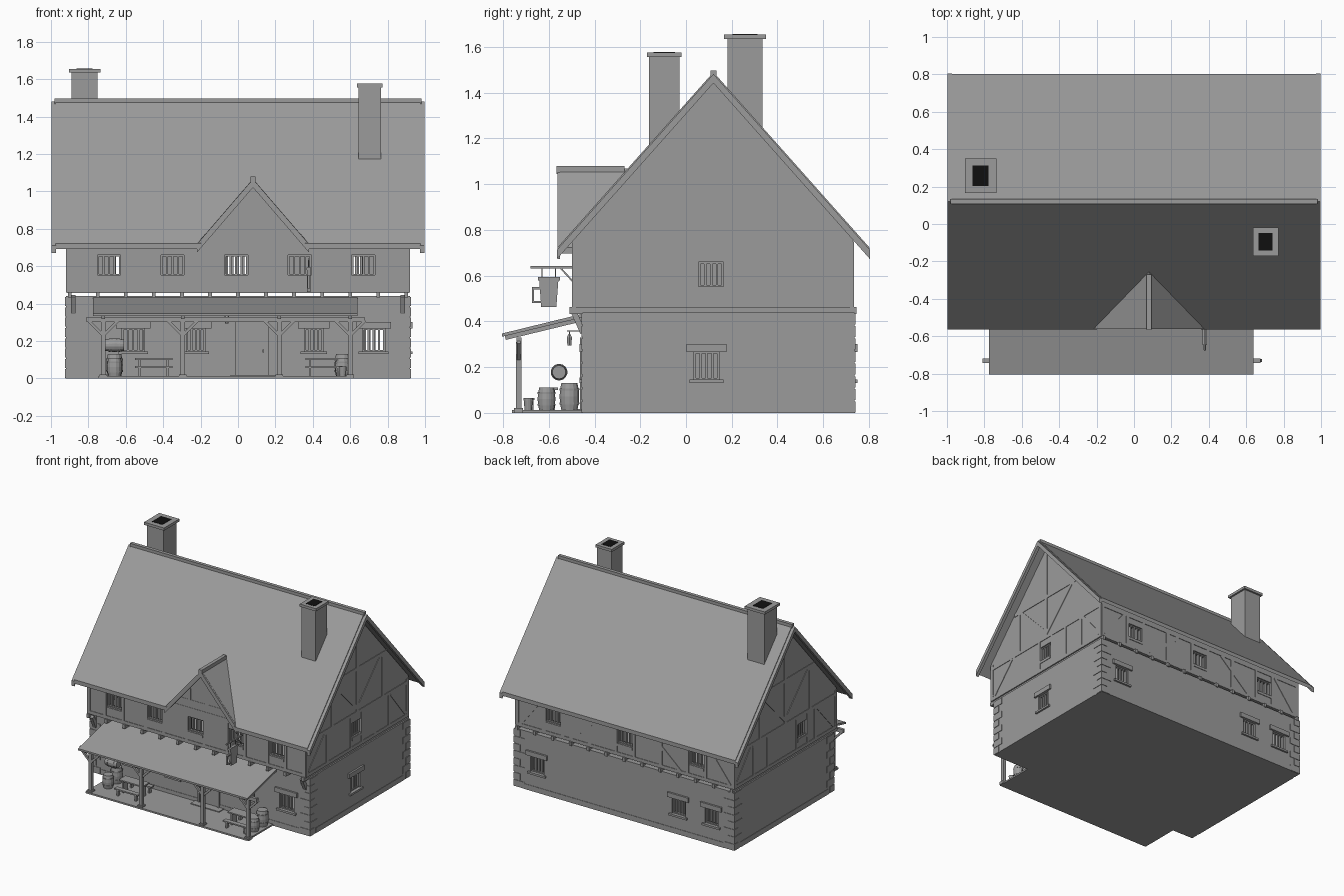
import bpy, bmesh, math
from mathutils import Vector, Matrix

if "Cube" in bpy.data.objects:
    bpy.data.objects.remove(bpy.data.objects["Cube"])


def material(name, v):
    m = bpy.data.materials.new(name)
    m.use_nodes = True
    m.diffuse_color = (v, v, v, 1)
    m.node_tree.nodes["Principled BSDF"].inputs["Base Color"].default_value = (v, v, v, 1)
    return m


GREY = material("plain grey", 0.33)
BLACK = material("soot black", 0.005)


def finish(name, bm, mat=GREY):
    bmesh.ops.recalc_face_normals(bm, faces=bm.faces)
    me = bpy.data.meshes.new(name)
    bm.to_mesh(me)
    bm.free()
    me.materials.append(mat)
    ob = bpy.data.objects.new(name, me)
    bpy.context.collection.objects.link(ob)
    return ob


def box(bm, a, b):
    a, b = Vector(a), Vector(b)
    size = [abs(v) for v in b - a]
    bmesh.ops.create_cube(bm, size=1, matrix=Matrix.Translation((a + b) / 2) @ Matrix.Diagonal((*size, 1)))


def beam(bm, p, q, n, w, d):
    p, q, n = Vector(p), Vector(q), Vector(n)
    axis = q - p
    side = axis.cross(n).normalized()
    n = side.cross(axis).normalized()
    m = Matrix((side * w, n * d, axis)).transposed().to_4x4()
    bmesh.ops.create_cube(bm, size=1, matrix=Matrix.Translation((p + q) / 2) @ m)


def prism(bm, pts, axis, a, b):
    put = (lambda p, t: (t, *p)) if axis == "x" else (lambda p, t: (p[0], t, p[1]))
    ends = [[bm.verts.new(put(p, t)) for p in pts] for t in (a, b)]
    bm.faces.new(ends[0])
    bm.faces.new(ends[1][::-1])
    for i in range(len(pts)):
        j = (i + 1) % len(pts)
        bm.faces.new((ends[0][i], ends[1][i], ends[1][j], ends[0][j]))


def lathe(bm, profile, m, n=14):
    rings = [[bm.verts.new(m @ Vector((r * math.cos(math.tau * i / n), r * math.sin(math.tau * i / n), z)))
              for i in range(n)] for r, z in profile]
    bm.faces.new(rings[0][::-1])
    bm.faces.new(rings[-1])
    for lo, hi in zip(rings, rings[1:]):
        for i in range(n):
            j = (i + 1) % n
            bm.faces.new((lo[i], lo[j], hi[j], hi[i]))


def chevron(c, half, top, slope, thick):
    low = top - half * slope
    return [(c, top), (c + half, low), (c + half, low - thick),
            (c, top - thick), (c - half, low - thick), (c - half, low)]


def cut(ob, *cutters):
    for c in cutters:
        c.hide_render = True
        mod = ob.modifiers.new("cut", "BOOLEAN")
        mod.object, mod.operation, mod.solver = c, "DIFFERENCE", "EXACT"
    bpy.context.view_layer.update()
    me = bpy.data.meshes.new_from_object(ob.evaluated_get(bpy.context.evaluated_depsgraph_get()))
    ob.modifiers.clear()
    ob.data = me
    for c in cutters:
        bpy.data.objects.remove(c)


# Walls as (normal axis, position, outward sign); points on them are (along, height, outward)
LOW = {"front": (1, -.452, -1), "back": (1, .737, 1), "left": (0, .92, 1), "right": (0, -.92, -1)}
UP = {"front": (1, -.495, -1), "back": (1, .73, 1), "left": (0, .915, 1), "right": (0, -.915, -1)}


def on(wall, u, z, d):
    o = wall[1] + wall[2] * d
    return (u, o, z) if wall[0] else (o, u, z)


def wall_box(bm, wall, u0, u1, z0, z1, d0, d1):
    box(bm, on(wall, u0, z0, d0), on(wall, u1, z1, d1))


def timber(bm, wall, u0, z0, u1, z1, w=.026):
    n = (0, wall[2], 0) if wall[0] else (wall[2], 0, 0)
    beam(bm, on(wall, u0, z0, 0), on(wall, u1, z1, 0), n, w, .008)


low_windows = [("front", -.56, .12), ("front", -.225, .1), ("front", .405, .1), ("front", .725, .12),
               ("back", .73, .11), ("back", -.455, .11), ("back", -.73, .11), ("left", .09, .11)]
up_windows = [("front", u, .125) for u in (-.69, -.35, -.01, .33, .67)]
up_windows += [("back", u, .125) for u in (-.6, 0, .6)] + [("left", .11, .11), ("right", -.08, .11)]


def openings(walls, windows, z0, z1):
    bm, bars = bmesh.new(), bmesh.new()
    for side, u, w in windows:
        wall = walls[side]
        wall_box(bm, wall, u - w / 2, u + w / 2, z0, z1, -.09, .03)
        for i in range(5):
            x = u + (i / 4 - .5) * (w - .008)
            wall_box(bars, wall, x - .005, x + .005, z0, z1, -.03, -.012)
        for z in (z0, z1 - .008):
            wall_box(bars, wall, u - w / 2, u + w / 2, z, z + .008, -.03, -.01)
    finish("window_bars", bars)
    return finish("window_cutter", bm)


# Ground floor shell
bm = bmesh.new()
box(bm, (-.92, -.452, 0), (.92, .737, .44))
ground = finish("ground_floor", bm)
bm = bmesh.new()
box(bm, (-.87, -.402, .02), (.87, .687, .42))
cut(ground, finish("room_cutter", bm), openings(LOW, low_windows, .145, .267))


# Upper floor shell with gables
def gable(inset, base):
    y0, y1, top = -.495 + inset, .73 - inset, 1.45 - inset * 1.5
    return [(y0, base), (y1, base), (y1, top - 1.12 * (y1 - .12)), (.12, top), (y0, top - 1.12 * (.12 - y0))]


bm = bmesh.new()
prism(bm, gable(0, .458), "x", -.915, .915)
upper = finish("upper_floor", bm)
bm = bmesh.new()
prism(bm, gable(.05, .48), "x", -.865, .865)
cut(upper, finish("attic_cutter", bm), openings(UP, up_windows, .552, .66))

# Stone lintels, sills, plinth and quoins
bm = bmesh.new()
for side, u, w in low_windows:
    wall_box(bm, LOW[side], u - w / 2 - .033, u + w / 2 + .033, .267, .302, -.02, .014)
    wall_box(bm, LOW[side], u - w / 2 - .02, u + w / 2 + .02, .13, .145, -.02, .014)
for side, wall in LOW.items():
    a, b = (-.84, .84) if wall[0] else (-.385, .665)
    wall_box(bm, wall, a, b, 0, .04, -.01, .003)
for x, sx in ((-.92, -1), (.92, 1)):
    for y, sy in ((-.452, -1), (.737, 1)):
        for i in range(8):
            a, b = (.05, .085) if i % 2 else (.085, .05)
            box(bm, (x + sx * .004, y + sy * .004, i * .055 + .002), (x - sx * a, y - sy * b, i * .055 + .05))
finish("stonework", bm)

# Floor joists and jetty brackets
bm = bmesh.new()
for i in range(13):
    x = -.9 + i * .15
    box(bm, (x - .01, -.51, .432), (x + .01, .745, .462))
for x in (-.88, .88):
    beam(bm, (x, -.45, .35), (x, -.49, .44), (1, 0, 0), .025, .025)
finish("floor_joists", bm)

# Timber framing
bm = bmesh.new()
for side, wall in UP.items():
    a, b = (-.902, .902) if wall[0] else (-.482, .717)
    timber(bm, wall, a, .472, b, .472)
    timber(bm, wall, a, .72, b, .72)
    for u in (a, b):
        timber(bm, wall, u, .46, u, .75)
    for s, u, w in up_windows:
        if s == side:
            for e in (-1, 1):
                timber(bm, wall, u + e * (w / 2 + .013), .472, u + e * (w / 2 + .013), .72, .022)
            timber(bm, wall, u - w / 2, .54, u + w / 2, .54, .02)
    if not wall[0]:
        for u in (-.24, .33, .5):
            timber(bm, wall, u, .472, u, .72)
        timber(bm, wall, -.46, .49, -.26, .71)
        timber(bm, wall, .7, .49, .52, .71)
        timber(bm, wall, -.23, 1.05, .47, 1.05)
        timber(bm, wall, .12, .72, .12, 1.42)
        for e in (-1, 1):
            timber(bm, wall, .12, .75, .12 + e * .29, 1.05)
            timber(bm, wall, .12 + e * .3, .72, .12 + e * .3, 1.06)
for e in (-1, 1):
    timber(bm, UP["back"], e * .46, .48, e * .2, .71)
    timber(bm, UP["back"], e * .7, .71, e * .88, .48)
    timber(bm, UP["back"], e * .3, .472, e * .3, .72)
finish("timber_frame", bm)

# Main roof, opened under the dormer
bm = bmesh.new()
prism(bm, chevron(.12, .683, 1.49, 1.124, .03), "x", -.975, .975)
roof = finish("main_roof", bm)
bm = bmesh.new()
prism(bm, [(-.205, .68), (.365, .68), (.365, .715), (.08, 1.045), (-.205, .715)], "y", -.7, -.24)
cut(roof, finish("dormer_cutter", bm))
bm = bmesh.new()
for e in (-1, 1):
    prism(bm, chevron(.12, .685, 1.482, 1.124, .04), "x", e * .974, e * .998)
finish("verge_boards", bm)
bm = bmesh.new()
box(bm, (-.98, .107, 1.465), (.98, .133, 1.498))
finish("ridge_cap", bm)

# Dormer gable
bm = bmesh.new()
prism(bm, chevron(.08, .298, 1.068, 1.16, .025), "y", -.55, -.25)
prism(bm, chevron(.08, .3, 1.066, 1.16, .045), "y", -.562, -.55)
box(bm, (.067, -.566, 1.045), (.093, -.27, 1.08))
finish("dormer_roof", bm)
bm = bmesh.new()
prism(bm, [(-.215, .7), (.375, .7), (.08, 1.045)], "y", -.497, -.44)
finish("dormer_wall", bm)
bm = bmesh.new()
timber(bm, UP["front"], -.15, .78, .31, .78)
for u, z in ((-.06, .88), (.08, 1.02), (.22, .88)):
    timber(bm, UP["front"], u, .78, u, z)
finish("dormer_timbers", bm)

# Chimneys with caps and flues
for name, x, y, hx, hy, top, lip in (("front", .704, -.095, .06, .067, 1.576, .008),
                                     ("back", -.82, .258, .07, .077, 1.655, .014)):
    bm = bmesh.new()
    box(bm, (x - hx, y - hy, 1.1), (x + hx, y + hy, top - .01))
    box(bm, (x - hx - lip, y - hy - lip, top - .02), (x + hx + lip, y + hy + lip, top))
    finish(name + "_chimney", bm)
    bm = bmesh.new()
    box(bm, (x - hx * .62, y - hy * .7, top - .004), (x + hx * .62, y + hy * .7, top + .002))
    finish(name + "_flue", bm, BLACK)

# Porch
bm = bmesh.new()
box(bm, (-.745, -.76, 0), (.61, -.44, .012))
finish("porch_floor", bm)
bm = bmesh.new()
prism(bm, [(-.805, .333), (-.805, .347), (-.45, .434), (-.45, .418)], "x", -.775, .64)
finish("porch_roof", bm)
bm = bmesh.new()
box(bm, (-.81, -.742, .303), (.675, -.72, .33))
for x in (-.72, -.295, .22, .6):
    box(bm, (x - .012, -.743, .01), (x + .012, -.719, .31))
    box(bm, (x - .02, -.753, 0), (x + .02, -.712, .022))
    beam(bm, (x, -.79, .328), (x, -.452, .41), (1, 0, 0), .018, .02)
    for e in (-1, 1):
        beam(bm, (x, -.731, .23), (x + e * .08, -.731, .31), (0, 1, 0), .016, .016)
finish("porch_frame", bm)

# Door with frame, handle and step
bm = bmesh.new()
F = LOW["front"]
wall_box(bm, F, 0, .15, .02, .315, 0, .005)
for u0, u1, z0, z1 in ((-.014, 0, .012, .33), (.15, .164, .012, .33), (0, .15, .315, .33)):
    wall_box(bm, F, u0, u1, z0, z1, 0, .012)
wall_box(bm, F, .13, .138, .14, .155, 0, .014)
wall_box(bm, F, -.04, .2, 0, .018, 0, .06)
finish("front_door", bm)

# Tables and benches
for x in (-.45, .46):
    bm = bmesh.new()
    for y, z, h in ((-.6, .11, .04), (-.68, .066, .018), (-.52, .066, .018)):
        box(bm, (x - .1, y - h, z - .01), (x + .1, y + h, z))
        for e in (-1, 1):
            box(bm, (x + e * .075 - .006, y - h * .7, .01), (x + e * .075 + .006, y + h * .7, z - .01))
    finish("table_and_benches", bm)


# Barrels and bucket
def barrel(name, place, r, h):
    bm = bmesh.new()
    lathe(bm, [(r * s, h * t) for s, t in ((.82, 0), (.95, .25), (1, .5), (.95, .75), (.82, 1))], place)
    for t in (.2, .72):
        lathe(bm, [(r * 1.0, h * t), (r * 1.02, h * (t + .08))], place)
    finish(name, bm)


for x in (-.66, .56):
    barrel("tall_barrel", Matrix.Translation((x, -.51, .012)), .044, .118)
    barrel("small_barrel", Matrix.Translation((x, -.61, .012)), .04, .098)
barrel("lying_barrel", Matrix.Translation((-.71, -.555, .178)) @ Matrix.Rotation(math.pi / 2, 4, "Y"), .036, .1)
bm = bmesh.new()
lathe(bm, [(.016, .012), (.021, .065)], Matrix.Translation((.56, -.69, 0)))
finish("bucket", bm)

# Lantern
bm = bmesh.new()
lathe(bm, [(.01, .295), (.013, .33), (.004, .345)], Matrix.Translation((-.06, -.51, 0)), 6)
beam(bm, (-.06, -.452, .358), (-.06, -.52, .358), (0, 0, 1), .006, .006)
beam(bm, (-.06, -.51, .34), (-.06, -.51, .36), (1, 0, 0), .004, .004)
finish("lantern", bm)

# Hanging mug sign on its bracket
bm = bmesh.new()
prism(bm, [(-.643, .595), (-.557, .595), (-.567, .462), (-.633, .462)], "x", .368, .388)
box(bm, (.366, -.648, .58), (.39, -.552, .594))
for p, q in (((-.638, .545), (-.674, .545)), ((-.67, .548), (-.67, .482)), ((-.674, .485), (-.632, .485))):
    beam(bm, (.378, *p), (.378, *q), (1, 0, 0), .009, .012)
beam(bm, (.378, -.49, .637), (.378, -.68, .637), (1, 0, 0), .01, .01)
beam(bm, (.378, -.495, .575), (.378, -.55, .635), (1, 0, 0), .007, .007)
for y in (-.63, -.57):
    beam(bm, (.378, y, .59), (.378, y, .637), (1, 0, 0), .004, .004)
finish("hanging_sign", bm)
